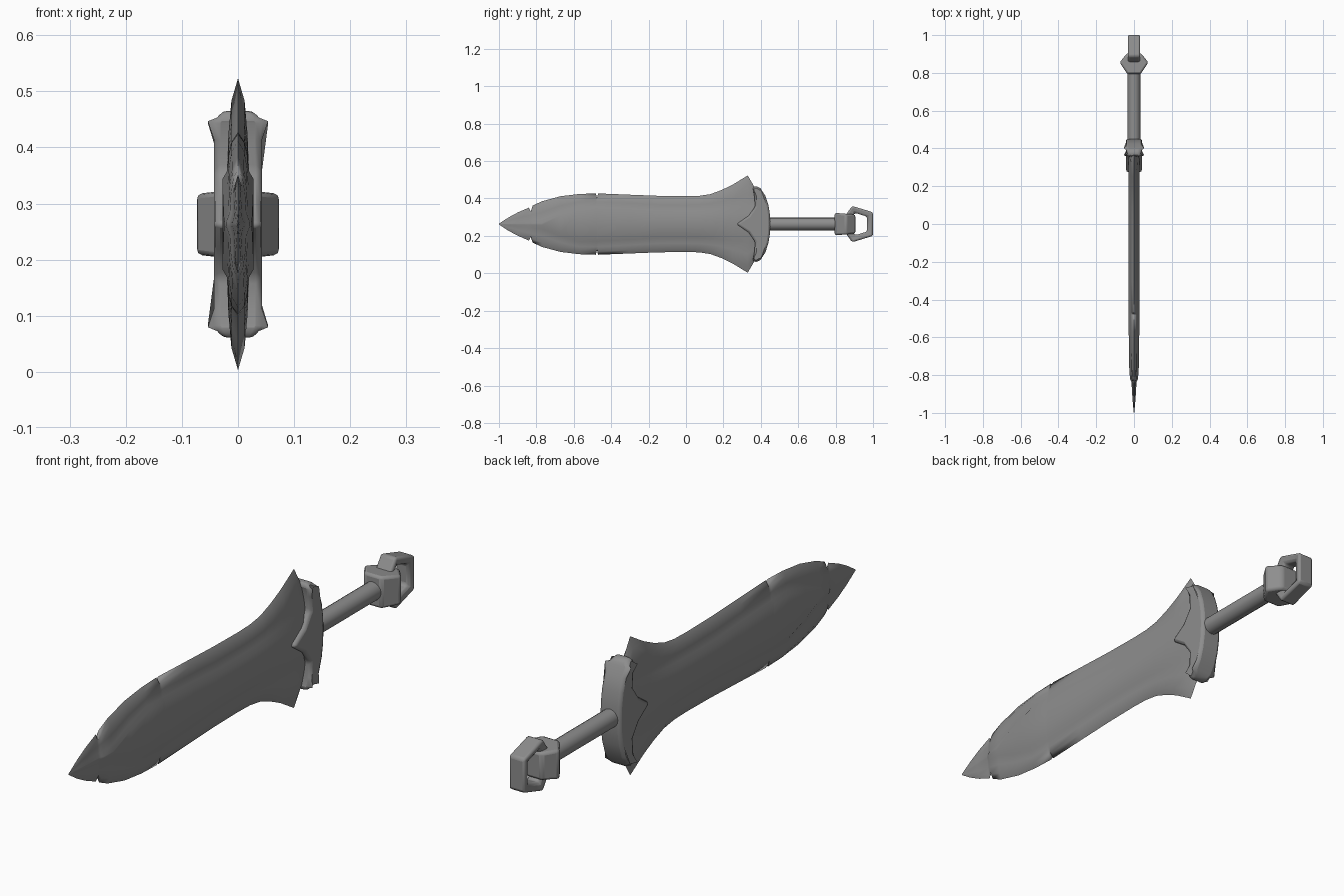
import bpy, bmesh
from math import radians, cos, sin, pi

if "Cube" in bpy.data.objects:
    bpy.data.objects.remove(bpy.data.objects["Cube"])

CZ = 0.263  # height of the sword axis

steel = bpy.data.materials.new("dark_steel")
steel.diffuse_color = (.27, .27, .27, 1)
steel.use_nodes = True
steel.node_tree.nodes["Principled BSDF"].inputs["Base Color"].default_value = steel.diffuse_color


def finish(name, bm, bevel=0.0, angle=35):
    bmesh.ops.remove_doubles(bm, verts=bm.verts, dist=1e-5)
    bmesh.ops.recalc_face_normals(bm, faces=bm.faces)
    me = bpy.data.meshes.new(name)
    bm.to_mesh(me)
    bm.free()
    me.materials.append(steel)
    ob = bpy.data.objects.new(name, me)
    bpy.context.collection.objects.link(ob)
    ob.location.z = CZ
    if bevel:
        m = ob.modifiers.new("Bevel", 'BEVEL')
        m.width, m.segments = bevel, 2
        m.limit_method, m.angle_limit = 'ANGLE', radians(40)
    bpy.ops.object.select_all(action='DESELECT')
    ob.select_set(True)
    bpy.context.view_layer.objects.active = ob
    bpy.ops.object.shade_smooth_by_angle(angle=radians(angle))
    return ob


def loft(bm, rings, closed=False):
    vs = [[bm.verts.new(p) for p in r] for r in rings]
    n = len(vs[0])
    pairs = list(zip(vs, vs[1:])) + ([(vs[-1], vs[0])] if closed else [])
    for a, b in pairs:
        for i in range(n):
            j = (i + 1) % n
            bm.faces.new((a[i], a[j], b[j], b[i]))
    if not closed:
        bm.faces.new(vs[0])
        bm.faces.new(vs[-1])


# Blade: y, half width, panel half width, half thickness, nick depth
stations = [
    (-1.0, .002, .0005, .001, 0), (-.95, .035, .002, .006, 0),
    (-.90, .062, .003, .010, 0), (-.84, .088, .004, .013, 0),
    (-.83, .092, .004, .016, .024), (-.82, .099, .004, .021, 0),
    (-.77, .122, .005, .025, 0), (-.67, .149, .048, .027, 0),
    (-.57, .161, .080, .028, 0), (-.482, .164, .077, .028, 0),
    (-.476, .164, .076, .028, .026), (-.470, .164, .076, .028, 0),
    (-.30, .157, .067, .028, 0), (-.145, .151, .056, .028, 0),
    (0, .149, .056, .028, 0), (.07, .151, .057, .028, 0),
    (.13, .160, .058, .028, 0), (.19, .182, .059, .028, 0),
    (.25, .211, .06, .028, 0), (.33, .260, .06, .028, 0),
    (.365, .20, .06, .028, 0), (.40, .14, .06, .028, 0)]


def section(y, w, p, t, nick):
    edge = w - nick
    d = w - p
    q = [(t, p), (.70 * t, p + .18 * d), (.61 * t, p + .5 * d),
         (.42 * t, min(p + .8 * d, edge - nick * .1))]
    up = q + [(0, edge)] + [(-x, z) for x, z in reversed(q)]
    down = [(-x, -z) for x, z in up[:4]] + [(0, -edge)] + [(x, -z) for x, z in reversed(q)]
    return [(x, y, z) for x, z in up + down]


bm = bmesh.new()
loft(bm, [section(*s) for s in stations])
finish("blade", bm, angle=75)

# Guard: crescent with a point that runs onto the blade, narrowed at both ends
half = [(.27, 0), (.335, .045), (.37, .095), (.365, .15), (.36, .18), (.355, .195),
        (.375, .205), (.40, .19), (.405, .18), (.425, .15), (.441, .10), (.449, .05)]
outline = half + [(.451, 0)] + [(y, -z) for y, z in reversed(half[1:])]
bm = bmesh.new()
sides = [[(s * (.043 - .6 * max(0, abs(z) - .18)), y, z) for y, z in outline] for s in (-1, 1)]
loft(bm, sides)
finish("guard", bm, bevel=.015, angle=60)

# Grip
bm = bmesh.new()
loft(bm, [[(.034 * cos(2 * pi * i / 16), y, .034 * sin(2 * pi * i / 16)) for i in range(16)]
          for y in (.43, .83)])
finish("grip", bm)

# Pommel block: hexagonal in plan, tapering slightly to the rear
plan = [(-.036, .795), (.036, .795), (.076, .855), (.036, .905), (-.036, .905), (-.076, .855)]
bm = bmesh.new()
loft(bm, [[(x, y, s * (.060 - .08 * (y - .795))) for x, y in plan] for s in (-1, 1)])
finish("pommel_block", bm, bevel=.010)

# Pommel ring: five-sided loop with a rectangular section
outer = [(.82, 0), (.888, .097), (1.0, .063), (1.0, -.063), (.888, -.097)]
inner = [(.868, 0), (.903, .060), (.968, .040), (.968, -.040), (.903, -.060)]
bm = bmesh.new()
loft(bm, [[(-.034, *o), (.034, *o), (.026, *i), (-.026, *i)]
          for o, i in zip(outer, inner)], closed=True)
finish("pommel_ring", bm, bevel=.010)
